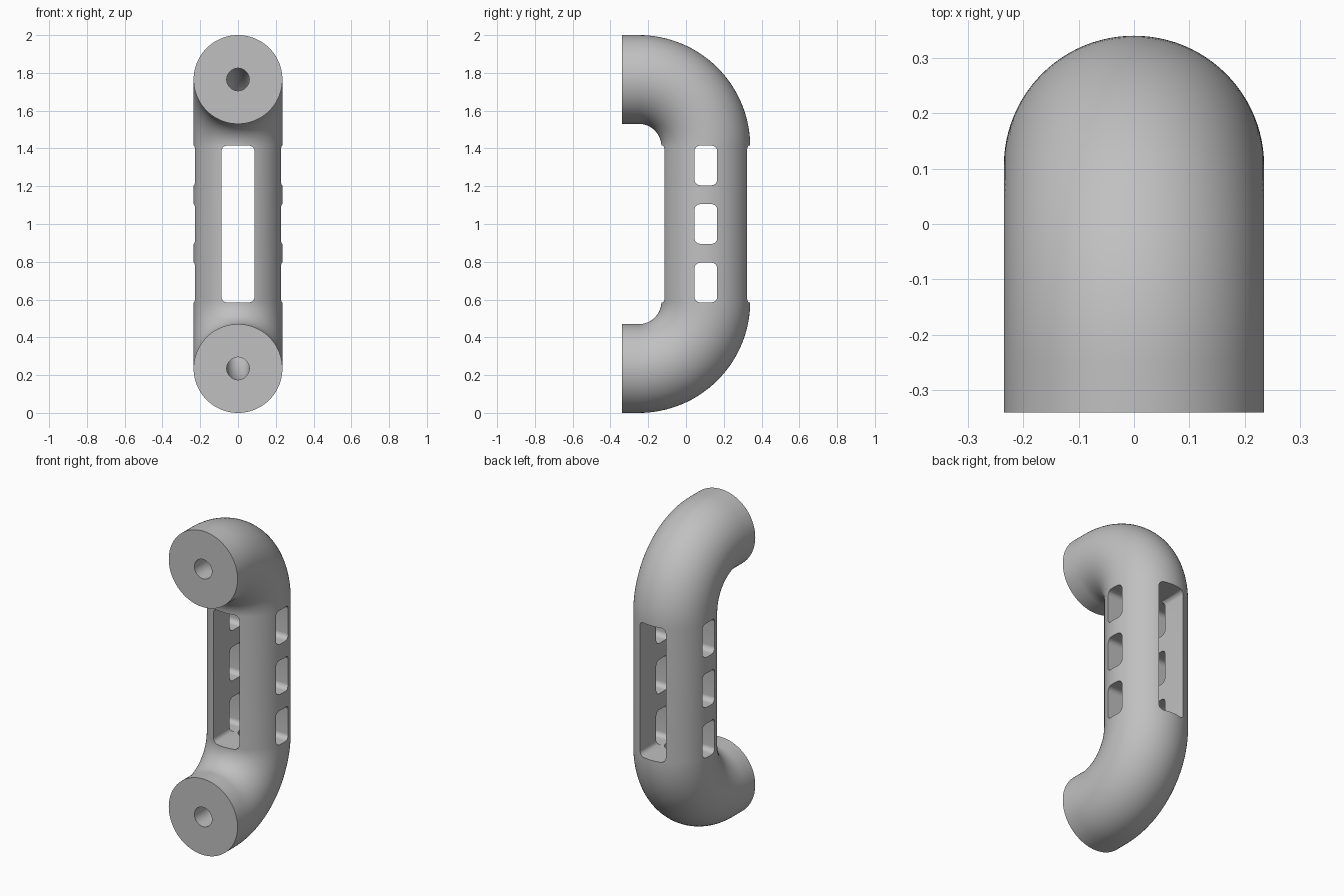
import bpy, bmesh, math
from mathutils import Vector

cube = bpy.data.objects.get("Cube")
if cube:
    bpy.data.objects.remove(cube, do_unlink=True)

TUBE_R, BORE_R, BEND_R = 0.235, 0.06, 0.355
AXIS_Y, END_Y, MID_Z = 0.105, -0.34, 1.0
BEND_Y = AXIS_Y - BEND_R          # centre of both bends
BEND_DZ = MID_Z - TUBE_R - BEND_R  # half length of the straight grip

grey = bpy.data.materials.new("grey plastic")
grey.use_nodes = True
colour = (0.53, 0.53, 0.53, 1)
grey.diffuse_color = colour
grey.node_tree.nodes["Principled BSDF"].inputs["Base Color"].default_value = colour


def finish(name, bm):
    bmesh.ops.recalc_face_normals(bm, faces=bm.faces)
    mesh = bpy.data.meshes.new(name)
    bm.to_mesh(mesh)
    bm.free()
    mesh.materials.append(grey)
    obj = bpy.data.objects.new(name, mesh)
    bpy.context.collection.objects.link(obj)
    return obj


def handle_sweep(name, radius, sides, overshoot=0.0, steps=32):
    """Round tube along the C-shaped centre line, as (point, angle) stations."""
    upper = [(Vector((0, END_Y - overshoot, MID_Z + BEND_DZ + BEND_R)), math.pi / 2)]
    for i in range(steps + 1):
        a = math.pi / 2 * (1 - i / steps)
        upper.append((Vector((0, BEND_Y + BEND_R * math.cos(a),
                              MID_Z + BEND_DZ + BEND_R * math.sin(a))), a))
    lower = [(Vector((0, p.y, 2 * MID_Z - p.z)), -a) for p, a in reversed(upper)]
    bm = bmesh.new()
    rings = []
    for p, a in upper + lower:
        out = Vector((0, math.cos(a), math.sin(a)))
        ring = []
        for k in range(sides):
            t = math.tau * k / sides
            ring.append(bm.verts.new(p + out * radius * math.cos(t)
                                     + Vector((radius * math.sin(t), 0, 0))))
        rings.append(ring)
    for r, s in zip(rings, rings[1:]):
        for k in range(sides):
            n = (k + 1) % sides
            bm.faces.new((r[k], r[n], s[n], s[k]))
    bm.faces.new(rings[0])
    bm.faces.new(rings[-1])
    return finish(name, bm)


def window_cutter(name, width, z0, z1, along_x, corner=0.03, reach=0.5):
    """Rounded rectangular prism passing right through the grip."""
    bm = bmesh.new()
    cz, hw, hz = (z0 + z1) / 2, width / 2 - corner, (z1 - z0) / 2 - corner
    outline = []
    for q, (su, sv) in enumerate(((1, 1), (-1, 1), (-1, -1), (1, -1))):
        for i in range(9):
            a = math.pi / 2 * (q + i / 8)
            u = su * hw + corner * math.cos(a)
            z = cz + sv * hz + corner * math.sin(a)
            co = (-reach, AXIS_Y + u, z) if along_x else (u, AXIS_Y - reach, z)
            outline.append(bm.verts.new(co))
    face = bm.faces.new(outline)
    ext = bmesh.ops.extrude_face_region(bm, geom=[face])
    shift = Vector((2 * reach, 0, 0)) if along_x else Vector((0, 2 * reach, 0))
    bmesh.ops.translate(bm, vec=shift,
                        verts=[g for g in ext["geom"] if isinstance(g, bmesh.types.BMVert)])
    return finish(name, bm)


# Solid handle, then the slot, the side windows and the inner bore
handle = handle_sweep("pull_handle", TUBE_R, 96)
cutters = [window_cutter("slot_cutter", 0.176, 0.585, 1.415, False)]
for i in (-1, 0, 1):
    z = MID_Z + i * 0.31
    cutters.append(window_cutter("side_window_cutter", 0.12, z - 0.105, z + 0.105, True))
cutters.append(handle_sweep("bore_cutter", BORE_R, 32, 0.05))

for c in cutters:
    c.hide_render = True
    mod = handle.modifiers.new(c.name, "BOOLEAN")
    mod.operation = "DIFFERENCE"
    mod.solver = "EXACT"
    mod.object = c

# Bake the cuts and drop the cutters
bpy.context.view_layer.update()
graph = bpy.context.evaluated_depsgraph_get()
baked = bpy.data.meshes.new_from_object(handle.evaluated_get(graph))
handle.modifiers.clear()
handle.data = baked
for c in cutters:
    bpy.data.objects.remove(c, do_unlink=True)
baked.materials.clear()
baked.materials.append(grey)

bpy.ops.object.select_all(action="DESELECT")
handle.select_set(True)
bpy.context.view_layer.objects.active = handle
bpy.ops.object.shade_smooth_by_angle(angle=math.radians(30))
